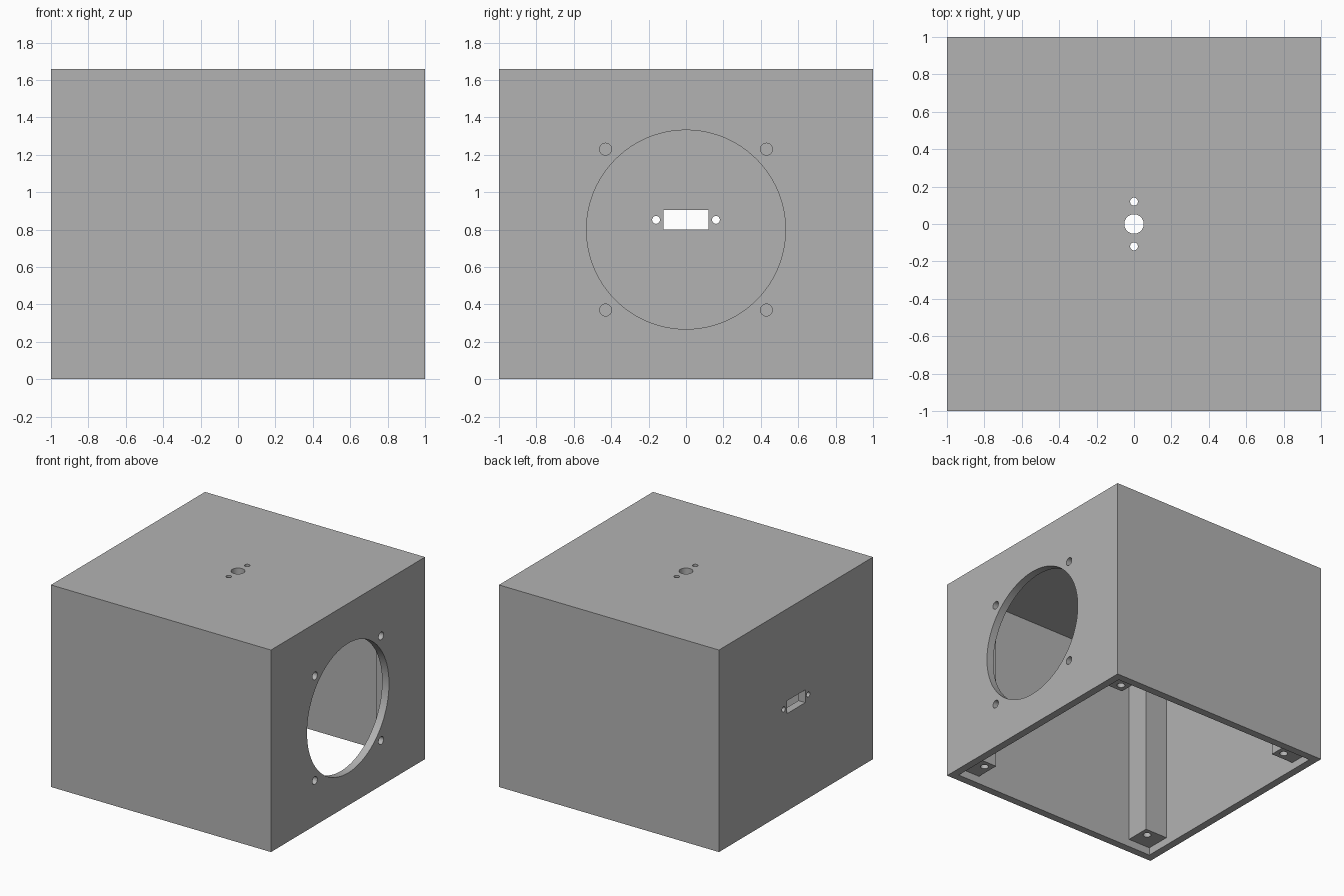
import bpy
import math

cube = bpy.data.objects.get("Cube")
if cube:
    bpy.data.objects.remove(cube, do_unlink=True)

HEIGHT = 1.66
WALL = 0.0625
INNER = 1 - WALL
POST = 0.2

grey = bpy.data.materials.new("plain grey")
grey.use_nodes = True
colour = (0.45, 0.45, 0.45, 1)
grey.diffuse_color = colour
grey.node_tree.nodes["Principled BSDF"].inputs["Base Color"].default_value = colour


def box(name, low, high):
    """Axis-aligned box between two corners."""
    centre = [(a + b) / 2 for a, b in zip(low, high)]
    bpy.ops.mesh.primitive_cube_add(size=1, location=centre)
    obj = bpy.context.object
    obj.name = name
    obj.scale = [b - a for a, b in zip(low, high)]
    bpy.ops.object.transform_apply(location=True, rotation=True, scale=True)
    obj.data.materials.append(grey)
    return obj


def rod(name, centre, radius, length, axis="Z", sides=32):
    """Round cutter along X or Z."""
    turn = (0, math.pi / 2, 0) if axis == "X" else (0, 0, 0)
    bpy.ops.mesh.primitive_cylinder_add(vertices=sides, radius=radius, depth=length,
                                        location=centre, rotation=turn)
    obj = bpy.context.object
    obj.name = name
    bpy.ops.object.transform_apply(location=True, rotation=True, scale=True)
    obj.data.materials.append(grey)
    return obj


def combine(target, tool, operation="DIFFERENCE"):
    """Apply a boolean and discard the tool."""
    mod = target.modifiers.new(tool.name, "BOOLEAN")
    mod.operation = operation
    mod.solver = "EXACT"
    mod.object = tool
    bpy.context.view_layer.objects.active = target
    bpy.ops.object.modifier_apply(modifier=mod.name)
    bpy.data.objects.remove(tool, do_unlink=True)


# Hollow shell, open underneath
case = box("enclosure", (-1, -1, 0), (1, 1, HEIGHT))
combine(case, box("cavity", (-INNER, -INNER, -WALL), (INNER, INNER, HEIGHT - WALL)))

# Corner posts, set back from the rim to take a lid
corners = [(sx, sy) for sx in (-1, 1) for sy in (-1, 1)]
for sx, sy in corners:
    xs = sorted((sx * (INNER - POST), sx * (INNER + WALL / 2)))
    ys = sorted((sy * (INNER - POST), sy * (INNER + WALL / 2)))
    post = box("corner_post", (xs[0], ys[0], WALL), (xs[1], ys[1], HEIGHT - WALL / 2))
    combine(case, post, "UNION")
    combine(case, rod("lid_screw_hole", (sx * 0.8, sy * 0.8, WALL), 0.03, 0.5))

# Fan opening and its four screw holes
combine(case, rod("fan_opening", (1, 0, 0.8), 0.532, 0.3, "X", 96))
for sy, sz in corners:
    combine(case, rod("fan_screw_hole", (1, sy * 0.43, 0.8 + sz * 0.43), 0.032, 0.3, "X"))

# Connector slot with a screw hole at each end
combine(case, box("connector_slot", (-1.1, -0.12, 0.8), (-0.9, 0.12, 0.905)))
for side in (-1, 1):
    combine(case, rod("connector_screw_hole", (-1, side * 0.16, 0.852), 0.021, 0.3, "X"))

# Cable hole in the top with two small screw holes
combine(case, rod("cable_hole", (0, 0, HEIGHT), 0.052, 0.3))
for side in (-1, 1):
    combine(case, rod("top_screw_hole", (0, side * 0.12, HEIGHT), 0.021, 0.3))

# One material, smooth bores and crisp corners
case.data.materials.clear()
case.data.materials.append(grey)
bpy.ops.object.select_all(action="DESELECT")
case.select_set(True)
bpy.context.view_layer.objects.active = case
bpy.ops.object.shade_smooth_by_angle(angle=math.radians(30))
